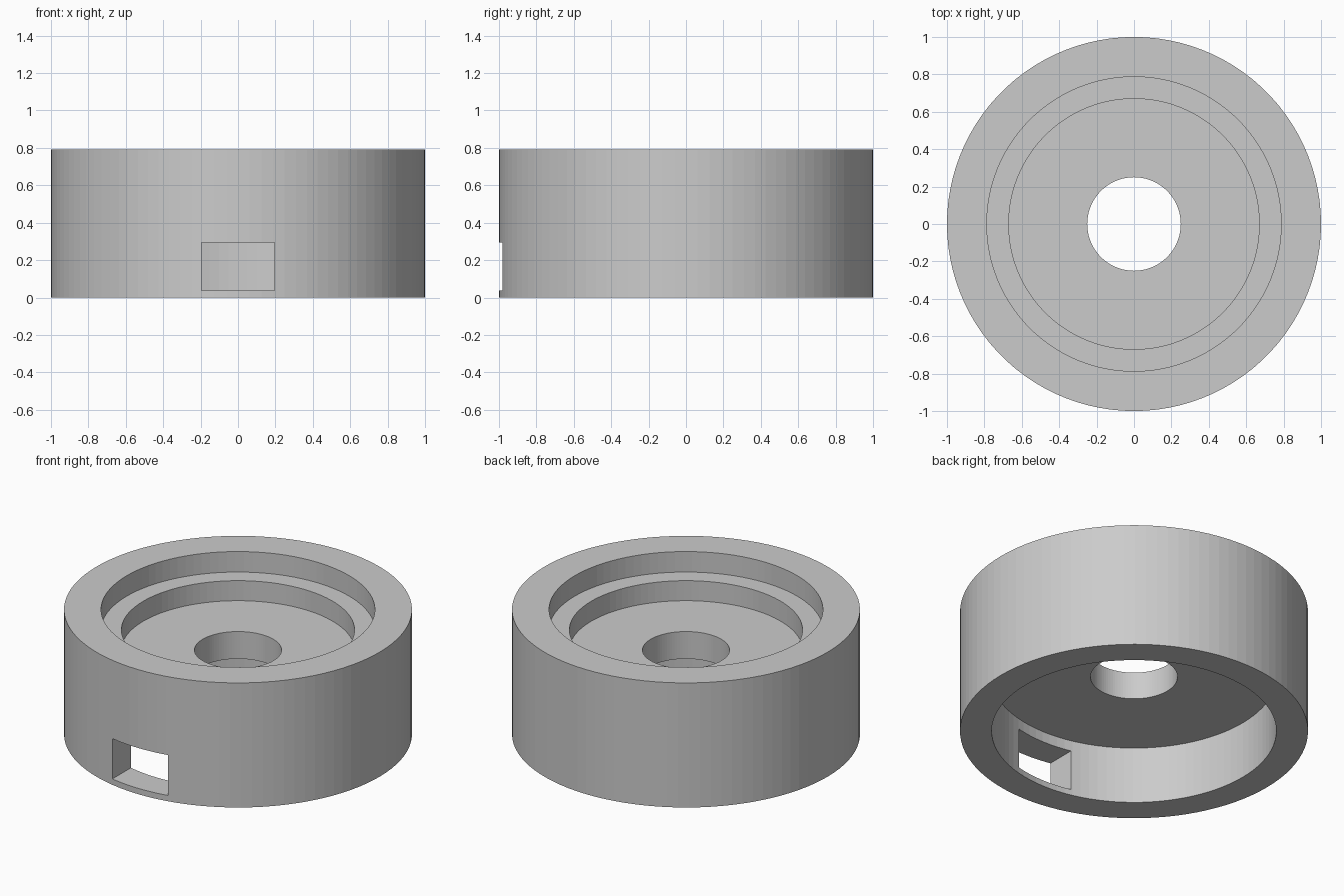
import bpy
import bmesh
import math

SEGMENTS = 100

default = bpy.data.objects.get("Cube")
if default:
    bpy.data.objects.remove(default, do_unlink=True)

# Single plain grey
grey = bpy.data.materials.new("plain grey")
grey.use_nodes = True
colour = (0.6, 0.6, 0.6, 1)
grey.diffuse_color = colour
grey.node_tree.nodes["Principled BSDF"].inputs["Base Color"].default_value = colour


def lathe(name, profile):
    """Revolve a closed (radius, height) profile around z."""
    bm = bmesh.new()
    rings = []
    for i in range(SEGMENTS):
        a = math.tau * i / SEGMENTS
        rings.append([bm.verts.new((r * math.cos(a), r * math.sin(a), z))
                      for r, z in profile])
    for i, ring in enumerate(rings):
        following = rings[(i + 1) % SEGMENTS]
        for j in range(len(profile)):
            k = (j + 1) % len(profile)
            bm.faces.new((ring[j], following[j], following[k], ring[k]))
    bmesh.ops.recalc_face_normals(bm, faces=bm.faces)
    mesh = bpy.data.meshes.new(name)
    bm.to_mesh(mesh)
    bm.free()
    obj = bpy.data.objects.new(name, mesh)
    bpy.context.collection.objects.link(obj)
    mesh.materials.append(grey)
    return obj


# Round housing: stepped recess on top, centre hole, open cavity below
housing = lathe("round_housing", [
    (1.0, 0), (1.0, 0.79),
    (0.787, 0.79), (0.787, 0.66),
    (0.67, 0.66), (0.67, 0.533),
    (0.25, 0.533), (0.25, 0.36),
    (0.818, 0.36), (0.818, 0),
])

# Rectangular window through the front wall
bpy.ops.mesh.primitive_cube_add(size=1, location=(0, -0.9, 0.165))
cutter = bpy.context.object
cutter.name = "window_cutter"
cutter.scale = (0.39, 0.6, 0.256)
cutter.hide_render = True
cutter.data.materials.append(grey)

cut = housing.modifiers.new("window", 'BOOLEAN')
cut.operation = 'DIFFERENCE'
cut.solver = 'EXACT'
cut.object = cutter
bpy.ops.object.select_all(action='DESELECT')
bpy.context.view_layer.objects.active = housing
housing.select_set(True)
bpy.ops.object.modifier_apply(modifier="window")
bpy.data.objects.remove(cutter, do_unlink=True)
bpy.ops.object.shade_flat()
